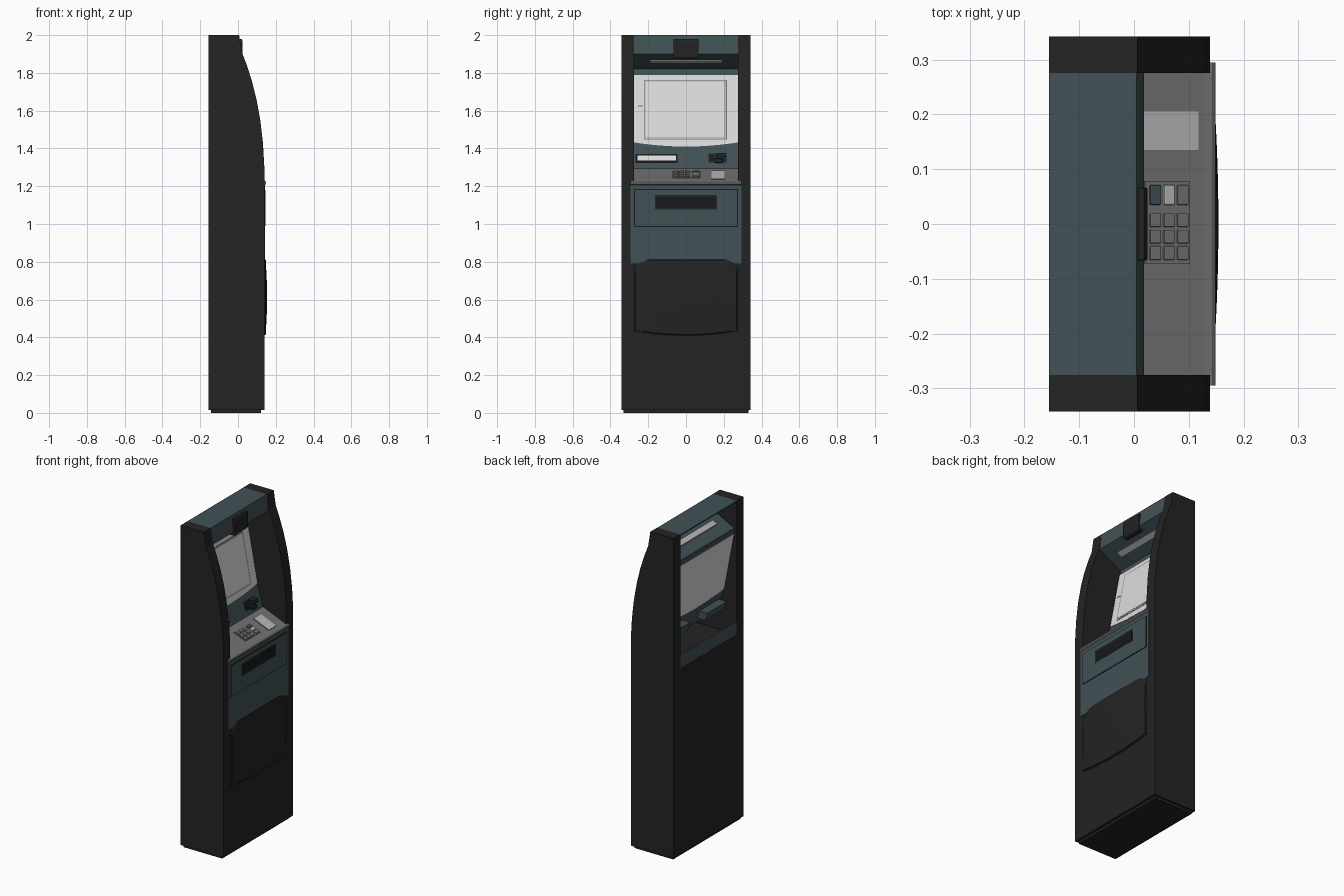
import bpy, bmesh, math
from mathutils import Matrix, Vector

cube = bpy.data.objects.get("Cube")
if cube:
    bpy.data.objects.remove(cube, do_unlink=True)


def material(name, r, g, b):
    m = bpy.data.materials.new(name)
    m.use_nodes = True
    m.diffuse_color = (r, g, b, 1)
    bsdf = m.node_tree.nodes["Principled BSDF"]
    bsdf.inputs["Base Color"].default_value = (r, g, b, 1)
    bsdf.inputs["Roughness"].default_value = 0.6
    return m


BLACK = material("charcoal", 0.017, 0.017, 0.017)
TEAL = material("slate teal", 0.052, 0.083, 0.092)
GREY = material("mid grey", 0.17, 0.17, 0.17)
PALE = material("pale grey", 0.48, 0.48, 0.48)
WHITE = material("off white", 0.72, 0.72, 0.72)
SEAM = material("seam black", 0.008, 0.009, 0.01)


def finish(name, bm, mat, bevel=0):
    bmesh.ops.recalc_face_normals(bm, faces=bm.faces)
    mesh = bpy.data.meshes.new(name)
    bm.to_mesh(mesh)
    bm.free()
    mesh.materials.append(mat)
    ob = bpy.data.objects.new(name, mesh)
    bpy.context.collection.objects.link(ob)
    if bevel:
        mod = ob.modifiers.new("Bevel", "BEVEL")
        mod.width, mod.segments = bevel, 2
    return ob


def loft(name, ring_a, ring_b, mat, bevel=0):
    """Solid between two matching outlines."""
    bm = bmesh.new()
    a = [bm.verts.new(p) for p in ring_a]
    b = [bm.verts.new(p) for p in ring_b]
    bm.faces.new(a)
    bm.faces.new(b)
    for i in range(len(a)):
        j = (i + 1) % len(a)
        bm.faces.new((a[i], a[j], b[j], b[i]))
    return finish(name, bm, mat, bevel)


def side_profile(name, pts, y0, y1, mat, bevel=0):
    """Outline in x and z, extruded across the width."""
    return loft(name, [(x, y0, z) for x, z in pts], [(x, y1, z) for x, z in pts], mat, bevel)


def sheet(name, p, q, half, mat, thick=0.006):
    """Thin panel spanning two side-view points."""
    (x0, z0), (x1, z1) = p, q
    n = Vector((z0 - z1, x1 - x0)).normalized() * thick
    pts = [p, q, (x1 - n.x, z1 - n.y), (x0 - n.x, z0 - n.y)]
    return side_profile(name, pts, -half, half, mat)


def facing(name, outline, wall, back, front, mat, bevel=0):
    """Outline in y and z, raised from a wall whose depth depends on height."""
    return loft(name, [(wall(z) + back, y, z) for y, z in outline],
                [(wall(z) + front, y, z) for y, z in outline], mat, bevel)


def rect(y0, y1, z0, z1):
    return [(y0, z0), (y1, z0), (y1, z1), (y0, z1)]


def box(name, centre, size, mat, bevel=0, tilt=0):
    bm = bmesh.new()
    m = Matrix.Translation(centre) @ Matrix.Rotation(tilt, 4, "Y") @ Matrix.Diagonal((*size, 1))
    bmesh.ops.create_cube(bm, size=1, matrix=m)
    return finish(name, bm, mat, bevel)


def wall_through(p, q):
    return lambda z: p[0] + (q[0] - p[0]) * (z - p[1]) / (q[1] - p[1])


INNER = 0.275

# Cabinet: curved side panels, lower body and plinth
panel = [(-0.155, 0.015), (0.139, 0.015), (0.139, 1.31), (0.132, 1.43), (0.118, 1.55),
         (0.098, 1.66), (0.073, 1.76), (0.045, 1.845), (0.02, 1.91), (0.006, 2.0), (-0.155, 2.0)]
for side, s in (("left", 1), ("right", -1)):
    side_profile(f"{side}_side_panel", panel, s * INNER, s * 0.342, BLACK)
box("lower_body", (-0.008, 0, 0.5925), (0.293, 2 * INNER, 1.155), BLACK)
box("plinth", (-0.01, 0, 0.0085), (0.265, 0.66, 0.017), BLACK)
box("rear_rail", (-0.15, 0, 1.21), (0.008, 2 * INNER, 0.08), TEAL)

# Recessed fascia, top to bottom
header_low, soffit_end = (0.018, 1.9), (-0.135, 1.82)
screen_top, screen_low, shelf_back = (-0.13, 1.79), (-0.06, 1.42), (-0.02, 1.295)
box("roof", (-0.075, 0, 1.996), (0.16, 2 * INNER, 0.008), TEAL)
sheet("header", (0.005, 2.0), header_low, INNER, TEAL)
sheet("soffit", header_low, soffit_end, INNER, TEAL)
sheet("upper_trim", soffit_end, screen_top, INNER, TEAL)
sheet("reader_panel", (-0.063, 1.435), shelf_back, INNER, TEAL)
box("lamp", (-0.06, 0, 1.867), (0.034, 0.38, 0.024), PALE, tilt=-math.atan2(0.08, 0.153))

# Camera housing
side_profile("camera_housing", [(0.0, 1.98), (0.02, 1.98), (0.025, 1.965), (0.025, 1.885),
                                (0.018, 1.875), (-0.01, 1.875)], -0.067, 0.067, BLACK, 0.004)

# Screen with bowed lower edge
screen = wall_through(screen_top, screen_low)
bow = [(INNER * t / 8, 1.41 + 0.022 * (t / 8) ** 2) for t in range(-8, 9)]
facing("screen_bezel", bow + [(INNER, 1.79), (-INNER, 1.79)], screen, -0.008, 0.004, WHITE)
facing("screen_outline", rect(-0.223, 0.216, 1.447, 1.763), screen, 0.0, 0.0055, GREY)
facing("screen_border", rect(-0.219, 0.212, 1.451, 1.759), screen, 0.0, 0.0065, PALE)
facing("screen_glass", rect(-0.215, 0.202, 1.46, 1.755), screen, 0.0, 0.008, WHITE)
facing("screen_mark", rect(-0.253, -0.228, 1.622, 1.628), screen, 0.0, 0.006, GREY)

# Receipt slot and card reader, with their units behind the fascia
readers = wall_through(screen_low, shelf_back)
facing("receipt_frame", rect(-0.267, -0.045, 1.322, 1.37), readers, -0.001, 0.006, SEAM)
facing("receipt_slot", rect(-0.258, -0.052, 1.335, 1.362), readers, 0.0, 0.01, WHITE)
facing("receipt_unit", rect(-0.25, -0.06, 1.32, 1.37), readers, -0.06, -0.006, TEAL)
facing("card_plate", rect(0.118, 0.215, 1.326, 1.374), readers, 0.0, 0.006, BLACK)
facing("card_mouth_upper", rect(0.165, 0.213, 1.354, 1.376), readers, 0.0, 0.035, BLACK, 0.003)
facing("card_mouth_lower", rect(0.15, 0.195, 1.324, 1.346), readers, 0.0, 0.03, BLACK, 0.003)
facing("card_light", rect(0.125, 0.145, 1.34, 1.36), readers, 0.0, 0.009, SEAM)
facing("card_unit", rect(0.11, 0.22, 1.32, 1.38), readers, -0.06, -0.006, TEAL)

# Sloped shelf with front lip
SLOPE = math.atan(0.42)


def on_shelf(name, x, y, w, d, height, mat, bevel=0):
    box(name, (x, y, 1.287 - 0.42 * x), (w / math.cos(0) * 1.07, d, 2 * height), mat, bevel, SLOPE)


sheet("shelf", shelf_back, (0.14, 1.228), INNER, GREY)
side_profile("shelf_lip", [(0.128, 1.233), (0.142, 1.229), (0.149, 1.222), (0.149, 1.212),
                           (0.142, 1.206), (0.128, 1.206)], -0.295, 0.295, GREY)
on_shelf("contact_pad_rim", 0.066, 0.17, 0.108, 0.074, 0.002, GREY)
on_shelf("contact_pad", 0.066, 0.17, 0.102, 0.07, 0.004, PALE)

# Keypad
on_shelf("keypad_base", 0.06, 0.003, 0.083, 0.15, 0.003, GREY)
for col in range(3):
    x = 0.037 + 0.025 * col
    for row in range(3):
        on_shelf(f"key_{col}_{row}", x, -0.053 + 0.03 * row, 0.02, 0.025, 0.008, GREY, 0.002)
    on_shelf(f"function_key_{col}", x, 0.053, 0.02, 0.036, 0.008, (TEAL, PALE, GREY)[col], 0.002)

# Front fascia below the shelf with cash drawer


def flat(z):
    return 0.139


facing("front_fascia", rect(-0.294, 0.294, 0.79, 1.206), flat, -0.008, 0.003, TEAL)
facing("drawer_seam", rect(-0.275, 0.275, 0.985, 1.185), flat, 0.0, 0.0037, SEAM)
facing("drawer_front", rect(-0.27, 0.27, 0.99, 1.18), flat, 0.0, 0.0055, TEAL)
facing("cash_slot", rect(-0.165, 0.165, 1.077, 1.153), flat, 0.0, 0.0065, BLACK)
facing("cash_shutter", rect(-0.155, 0.155, 1.084, 1.14), flat, 0.0, 0.0075, SEAM)

# Bulged lower door
N = 16
bm = bmesh.new()
bmesh.ops.create_grid(bm, x_segments=N, y_segments=N, size=1)
for v in bm.verts:
    u, t = v.co.x, v.co.y
    edge = max(abs(u), abs(t)) > 0.99
    low = 0.41 + 0.025 * u * u
    z = low + (0.815 - low) * (t + 1) / 2
    bulge = 0.004 + 0.011 * (1 - u * u) * (1 - 0.8 * t * t)
    v.co = (0.137 if edge else 0.139 + bulge, 0.273 * u, z)
for v in bm.verts:
    # Pull the ring next to the rim outwards for a crisp edge
    if v.co.x > 0.138 and any(e.other_vert(v).co.x < 0.138 for e in v.link_edges):
        rim = [e.other_vert(v) for e in v.link_edges if e.other_vert(v).co.x < 0.138]
        for r in rim:
            if abs(r.co.z - v.co.z) > abs(r.co.y - v.co.y):
                v.co.z += 0.8 * (r.co.z - v.co.z)
            else:
                v.co.y += 0.8 * (r.co.y - v.co.y)
door = finish("lower_door", bm, BLACK)
seam = [(0.278 * t / 8, 0.405 + 0.025 * (t / 8) ** 2) for t in range(-8, 9)]
facing("door_seam", seam + [(0.278, 0.819), (-0.278, 0.819)], flat, 0.0, 0.0012, SEAM)

bpy.ops.object.select_all(action="DESELECT")
door.select_set(True)
bpy.context.view_layer.objects.active = door
bpy.ops.object.shade_smooth_by_angle()
